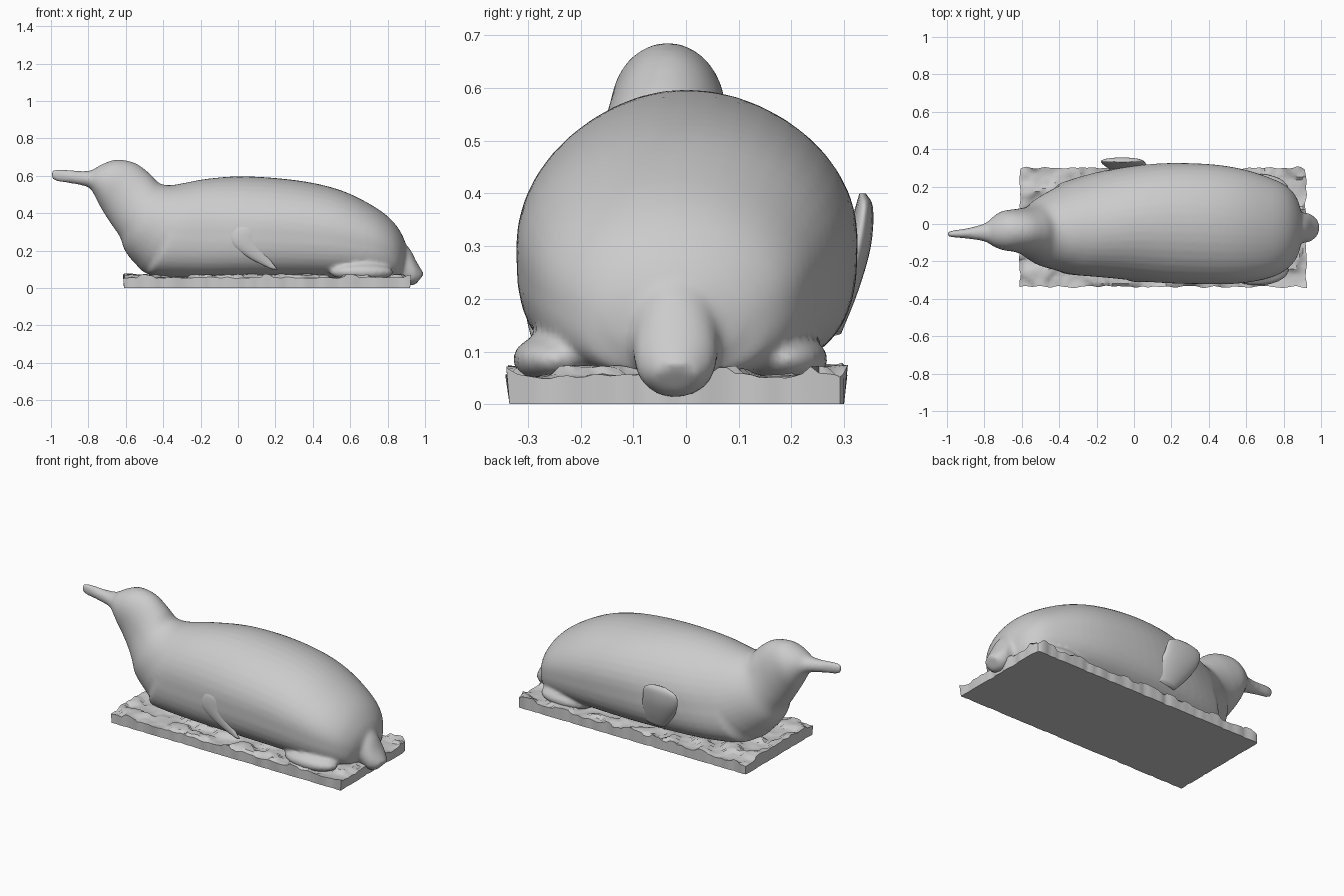
import bpy, bmesh, math
from mathutils import Vector, noise

cube = bpy.data.objects.get("Cube")
if cube:
    bpy.data.objects.remove(cube)

stone = bpy.data.materials.new("grey stone")
stone.use_nodes = True
GREY = (0.6, 0.6, 0.6, 1)
stone.diffuse_color = GREY
stone.node_tree.nodes["Principled BSDF"].inputs["Base Color"].default_value = GREY


def finish(bm, name, smooth=True):
    bmesh.ops.recalc_face_normals(bm, faces=bm.faces)
    mesh = bpy.data.meshes.new(name)
    bm.to_mesh(mesh)
    bm.free()
    mesh.materials.append(stone)
    obj = bpy.data.objects.new(name, mesh)
    bpy.context.collection.objects.link(obj)
    if smooth:
        mesh.shade_smooth()
    return obj


def catmull(p, q, r, s, t):
    return (2 * q + (r - p) * t + (2 * p - 5 * q + 4 * r - s) * t * t
            + (3 * q - p - 3 * r + s) * t ** 3) / 2


def refine(stations, steps):
    """Insert smoothly interpolated stations between the given ones."""
    last = len(stations) - 1
    out = []
    for i in range(last):
        four = [stations[max(0, min(last, i + k))] for k in (-1, 0, 1, 2)]
        for j in range(steps):
            out.append([catmull(*v, j / steps) for v in zip(*four)])
    return out + [list(stations[-1])]


def loft(bm, stations, steps=4, sides=40, boxy_from=9):
    """Skin rings; a station is low x, low z, high x, high z, y centre, half width."""
    rings = []
    for ax, az, bx, bz, y, w in refine(stations, steps):
        # the belly is squarer than the back
        power = 0.68 if bz > 0.3 and ax > boxy_from else 1
        ring = []
        for k in range(sides):
            a = math.tau * k / sides
            c, s = math.cos(a), math.sin(a)
            if c < 0:
                c = -abs(c) ** power
                s = math.copysign(abs(s) ** power, s)
            u = (c + 1) / 2
            ring.append(bm.verts.new((ax + (bx - ax) * u, y + w * s, az + (bz - az) * u)))
        rings.append(ring)
    for one, two in zip(rings, rings[1:]):
        for k in range(sides):
            n = (k + 1) % sides
            bm.faces.new((one[k], one[n], two[n], two[k]))
    bm.faces.new(rings[0])
    bm.faces.new(rings[-1])


def ellipsoid(bm, centre, radii):
    made = bmesh.ops.create_uvsphere(bm, u_segments=24, v_segments=14, radius=1)
    for v in made["verts"]:
        v.co = Vector(centre) + Vector(v.co[i] * radii[i] for i in range(3))


# Body: beak, head, neck, trunk and rump in one skin
trunk = [
    (-1.0, .59, -1.0, .62, -.055, .010),
    (-.97, .57, -.97, .637, -.053, .018),
    (-.88, .557, -.88, .628, -.05, .030),
    (-.80, .538, -.79, .628, -.045, .050),
    (-.77, .50, -.73, .66, -.04, .080),
    (-.745, .45, -.65, .686, -.035, .105),
    (-.71, .39, -.55, .668, -.035, .115),
    (-.67, .33, -.47, .61, -.04, .130),
    (-.63, .27, -.42, .56, -.045, .155),
    (-.605, .20, -.36, .55, -.04, .185),
    (-.55, .13, -.28, .563, -.03, .215),
    (-.47, .07, -.17, .583, -.02, .250),
    (-.25, .05, 0, .597, 0, .288),
    (.05, .05, .2, .588, .005, .318),
    (.35, .05, .4, .562, 0, .322),
    (.55, .05, .57, .515, -.01, .308),
    (.72, .05, .72, .44, -.02, .270),
    (.82, .05, .82, .365, -.02, .220),
    (.87, .06, .88, .28, -.02, .150),
    (.89, .10, .905, .20, -.02, .060),
]
tail = [
    (.78, .08, .80, .32, -.02, .12),
    (.86, .03, .91, .22, -.02, .085),
    (.925, .012, .955, .14, -.02, .075),
    (.955, .025, .995, .075, -.02, .045),
]
bm = bmesh.new()
loft(bm, trunk, boxy_from=-.5)
loft(bm, tail)
for side in (-1, 1):
    # feet tucked beside the rump
    ellipsoid(bm, (.66, side * .215 - .03, .085), (.17, .085, .05))
body = finish(bm, "body")
remesh = body.modifiers.new("fuse", "REMESH")
remesh.mode = "VOXEL"
remesh.voxel_size = .011
remesh.use_smooth_shade = True
soften = body.modifiers.new("soften", "SMOOTH")
soften.factor = .5
soften.iterations = 6

# Flippers: the right lies flat, the left stands away from the flank
flippers = {
    "right_flipper": [
        (.02, .36, .10, .35, -.278, .006),
        (-.03, .32, .125, .32, -.285, .022),
        (-.04, .24, .12, .25, -.287, .024),
        (.06, .16, .16, .17, -.285, .018),
        (.18, .10, .21, .10, -.28, .006),
    ],
    "left_flipper": [
        (-.10, .40, -.02, .40, .335, .006),
        (-.17, .37, .04, .375, .338, .017),
        (-.17, .30, .06, .30, .325, .026),
        (-.12, .21, .08, .22, .295, .032),
        (-.05, .13, .07, .14, .275, .020),
    ],
}
for name, stations in flippers.items():
    bm = bmesh.new()
    loft(bm, stations, sides=24)
    finish(bm, name)

# Eyes
for side, name in ((-1, "right_eye"), (1, "left_eye")):
    bm = bmesh.new()
    ellipsoid(bm, (-.70, side * .082 - .037, .61), (.014, .009, .009))
    finish(bm, name)

# Base: rough ledge with a broken rim and a flat underside
X0, X1, Y0, Y1 = -.61, .92, -.335, .30
NX, NY = 90, 40
bm = bmesh.new()


def ledge_height(x, y):
    rough = noise.noise(Vector((x * 9, y * 9, 3)))
    fine = noise.noise(Vector((x * 28, y * 28, 7)))
    step = .012 if rough > .08 else 0
    return .056 + .012 * rough + step + .007 * fine


grid = []
for i in range(NX + 1):
    row = []
    for j in range(NY + 1):
        x = X0 + (X1 - X0) * i / NX
        y = Y0 + (Y1 - Y0) * j / NY
        z = ledge_height(x, y)
        chip = .012 * noise.noise(Vector((x * 20, y * 20, 1)))
        x += chip * ((i == NX) - (i == 0))
        y += chip * ((j == NY) - (j == 0))
        row.append(bm.verts.new((x, y, z)))
    grid.append(row)
for i in range(NX):
    for j in range(NY):
        bm.faces.new((grid[i][j], grid[i + 1][j], grid[i + 1][j + 1], grid[i][j + 1]))
rim = ([grid[i][0] for i in range(NX)] + [grid[NX][j] for j in range(NY)]
       + [grid[i][NY] for i in range(NX, 0, -1)] + [grid[0][j] for j in range(NY, 0, -1)])
foot = [bm.verts.new((max(X0, min(X1, v.co.x)), max(Y0, min(Y1, v.co.y)), 0)) for v in rim]
for k in range(len(rim)):
    n = (k + 1) % len(rim)
    bm.faces.new((rim[k], foot[k], foot[n], rim[n]))
bm.faces.new(foot)
base = finish(bm, "base", smooth=False)
bpy.ops.object.select_all(action="DESELECT")
base.select_set(True)
bpy.context.view_layer.objects.active = base
bpy.ops.object.shade_smooth_by_angle(angle=math.radians(35))
